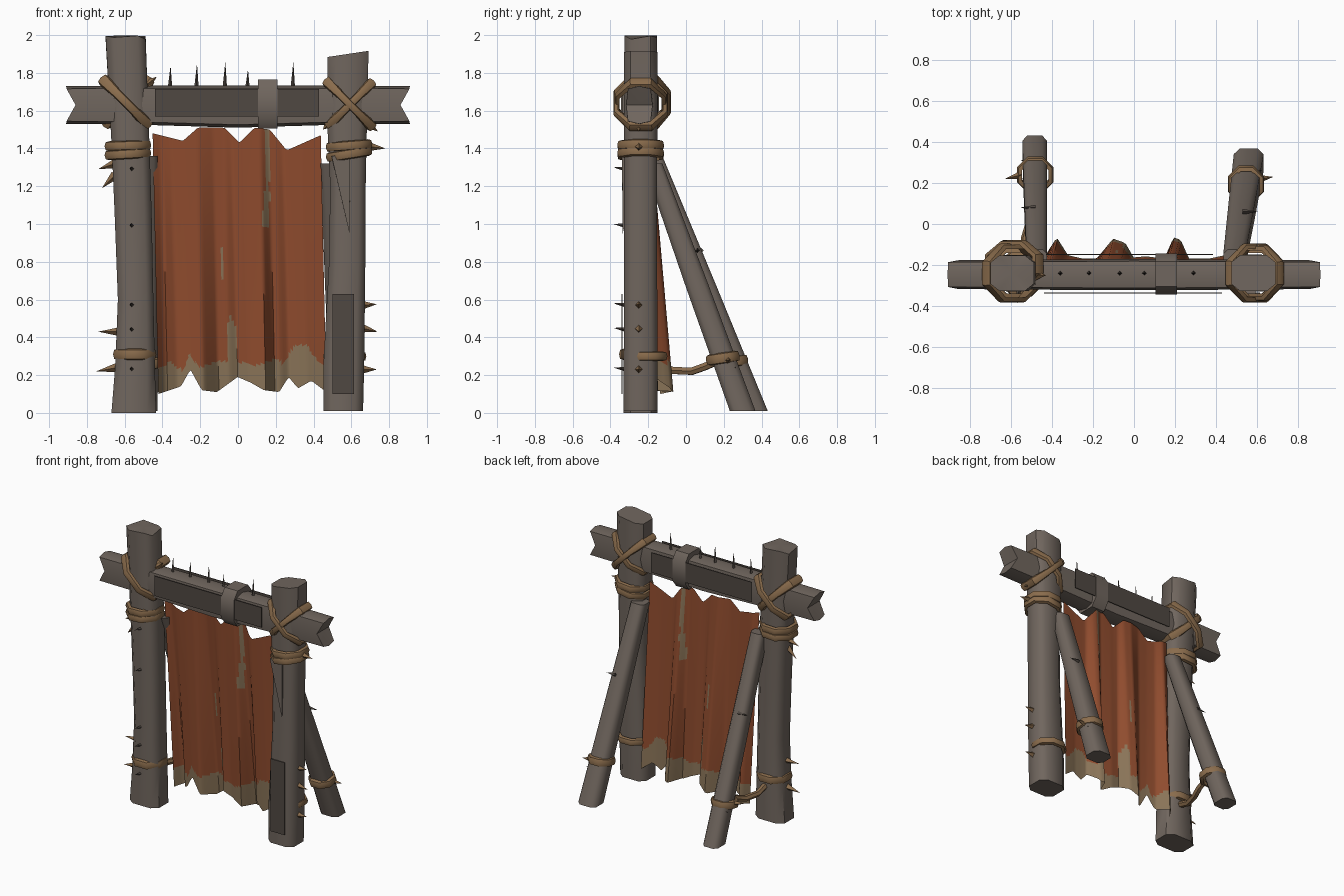
import bpy, bmesh, math
from mathutils import Vector

if "Cube" in bpy.data.objects:
    bpy.data.objects.remove(bpy.data.objects["Cube"])

X, Y, Z = Vector((1, 0, 0)), Vector((0, 1, 0)), Vector((0, 0, 1))


def material(name, rgb):
    m = bpy.data.materials.new(name)
    lin = [((c / 255 + 0.055) / 1.055) ** 2.4 for c in rgb]
    m.diffuse_color = (*lin, 1)
    m.use_nodes = True
    m.node_tree.nodes["Principled BSDF"].inputs["Base Color"].default_value = m.diffuse_color
    return m


WOOD = material("weathered wood", (112, 102, 94))
DARK = material("dark wood", (80, 72, 66))
ROPE = material("rope", (138, 108, 76))
CLOTH = material("rust cloth", (144, 76, 46))
STAIN = material("worn cloth", (138, 116, 88))


def add(name, bm, mats, angle=50):
    me = bpy.data.meshes.new(name)
    bm.to_mesh(me)
    bm.free()
    ob = bpy.data.objects.new(name, me)
    bpy.context.collection.objects.link(ob)
    for m in mats:
        me.materials.append(m)
    if angle:
        bpy.ops.object.select_all(action='DESELECT')
        ob.select_set(True)
        bpy.context.view_layer.objects.active = ob
        bpy.ops.object.shade_smooth_by_angle(angle=math.radians(angle))
    return ob


def log(name, rings, u, v, tweak=None, n=8, phase=.5):
    """Loft of rounded-square rings (centre, half u, half v) with fan caps."""
    bm = bmesh.new()
    loops = []
    sq = lambda c: math.copysign(abs(c) ** 0.58, c) if abs(c) > 1e-6 else 0
    for c, a, b in rings:
        ang = [2 * math.pi * (i + phase) / n for i in range(n)]
        loops.append([bm.verts.new(Vector(c) + u * a * min(1, max(-1, sq(math.cos(t)) * 1.05))
                                   + v * b * min(1, max(-1, sq(math.sin(t)) * 1.05))) for t in ang])
    for p, q in zip(loops, loops[1:]):
        for i in range(n):
            j = (i + 1) % n
            bm.faces.new((p[i], p[j], q[j], q[i]))
    for lp, c in ((loops[0], rings[0][0]), (loops[-1], rings[-1][0])):
        m = bm.verts.new(c)
        for i in range(n):
            bm.faces.new((lp[i], lp[(i + 1) % n], m))
    if tweak:
        for vert in bm.verts:
            tweak(vert.co)
    bmesh.ops.recalc_face_normals(bm, faces=bm.faces)
    return add(name, bm, [WOOD])


def rope(name, pts, r):
    cu = bpy.data.curves.new(name, 'CURVE')
    cu.dimensions = '3D'
    cu.bevel_depth, cu.bevel_resolution, cu.use_fill_caps = r, 1, True
    sp = cu.splines.new('POLY')
    sp.points.add(len(pts) - 1)
    for p, co in zip(sp.points, pts):
        p.co = (*co, 1)
    tmp = bpy.data.objects.new(name, cu)
    bpy.context.collection.objects.link(tmp)
    me = bpy.data.meshes.new_from_object(tmp.evaluated_get(bpy.context.evaluated_depsgraph_get()))
    bpy.data.objects.remove(tmp)
    bm = bmesh.new()
    bm.from_mesh(me)
    add(name, bm, [ROPE])


def strap(name, c, u, v, ru, rv, w, flare=0, thick=.016, n=8):
    """Flat rope loop of half width w, wider by flare at the ends of u."""
    bm = bmesh.new()
    nrm = u.cross(v).normalized()
    loops = []
    for i in range(n):
        t = 2 * math.pi * (i + .5) / n
        d = u * math.cos(t) + v * math.sin(t)
        p = Vector(c) + u * ru * math.cos(t) + v * rv * math.sin(t)
        h = w * (1 + flare * abs(math.cos(t)))
        loops.append([bm.verts.new(p + nrm * h * a + d * thick * b)
                      for a, b in ((-1, -.7), (-.8, .6), (0, 1), (.8, .6), (1, -.7))])
    for i in range(n):
        p, q = loops[i], loops[(i + 1) % n]
        for k in range(5):
            m = (k + 1) % 5
            bm.faces.new((p[k], p[m], q[m], q[k]))
    bmesh.ops.recalc_face_normals(bm, faces=bm.faces)
    add(name, bm, [ROPE])


def spike(name, base, tip, r, mat):
    base, tip = Vector(base), Vector(tip)
    q = (tip - base).to_track_quat('Z', 'Y')
    bm = bmesh.new()
    bmesh.ops.create_cone(bm, cap_ends=True, segments=4, radius1=r, radius2=0, depth=(tip - base).length)
    for v in bm.verts:
        v.co = q @ v.co + (base + tip) / 2
    add(name, bm, [mat], 0)


def box(name, lo, hi, mat):
    bm = bmesh.new()
    bmesh.ops.create_cube(bm, size=1)
    for v in bm.verts:
        v.co = [l + (h - l) * (c + .5) for l, h, c in zip(lo, hi, v.co)]
    add(name, bm, [mat], 0)


# posts with slanted, rough tops
def left_top(co):
    if co.z > 1.9:
        co.z += 0.01 * math.sin(co.x * 40 + co.y * 25) - 0.002


def right_top(co):
    if co.z > 1.8:
        co.z += (co.x - 0.58) * 0.15


log("left_post", [((-.552, -.24, 0), .118, .09), ((-.545, -.24, .25), .105, .09), ((-.542, -.24, .6), .094, .087),
                  ((-.555, -.24, 1.05), .098, .087), ((-.568, -.24, 1.4), .1, .088), ((-.595, -.24, 1.99), .106, .086)],
    X, Y, left_top)
log("right_post", [((.557, -.24, .01), .105, .09), ((.56, -.24, .25), .108, .09), ((.578, -.24, .8), .096, .087),
                   ((.582, -.24, 1.2), .094, .087), ((.578, -.24, 1.5), .104, .088), ((.583, -.24, 1.9), .108, .088)],
    X, Y, right_top)


# crossbeam with V-notched ends
def notch(co):
    if abs(co.x) > 0.9:
        co.x -= math.copysign(0.05 * max(0, 1 - abs(co.z - 1.63) / 0.09), co.x)


log("crossbeam", [((-.91, -.247, 1.63), .07, .1), ((-.6, -.247, 1.63), .073, .102), ((0, -.247, 1.622), .076, .112),
                  ((.6, -.247, 1.63), .073, .102), ((.91, -.247, 1.63), .07, .1)], Y, Z, notch, 8, 0)
log("beam_clamp", [((.105, -.244, 1.635), .1, .13), ((.21, -.244, 1.635), .1, .13)], Y, Z)

# rear braces, cut level at the ground
log("left_brace", [((-.485, .365, .01), .06, .068), ((-.48, .1, .67), .056, .062), ((-.475, -.175, 1.36), .05, .05)], X, Y)
log("right_brace", [((.56, .3, .01), .073, .068), ((.525, .06, .67), .064, .062), ((.49, -.175, 1.32), .054, .05)], X, Y)

# thin wood patches and a long splinter
box("beam_front_patch", (-.44, -.34, 1.57), (.43, -.335, 1.715), DARK)
box("beam_back_patch", (-.43, -.152, 1.57), (.385, -.147, 1.715), DARK)
box("post_patch", (.5, -.341, .1), (.615, -.335, .63), DARK)
spike("post_splinter", (.545, -.29, 1.36), (.59, -.335, .95), .07, WOOD)

# crossed lashings at the joints
s = math.sqrt(.5)
fall, rise = Vector((s, 0, -s)), Vector((s, 0, s))
strap("left_lashing_a", (-.595, -.24, 1.645), fall, Y, .185, .14, .02, .7)
strap("left_lashing_b", (-.585, -.195, 1.645), rise, Y, .18, .11, .02, .7)
strap("right_lashing_a", (.59, -.24, 1.635), fall, Y, .185, .14, .016, .9)
strap("right_lashing_b", (.595, -.24, 1.635), rise, Y, .175, .132, .016, .9)

# bands around the posts and braces
for name, cx, slope in (("left", -.583, .06), ("right", .588, .16)):
    for k, z in enumerate((1.37, 1.415)):
        tilt = Vector((1, 0, slope * (1 if k == 0 else .5))).normalized()
        strap(f"{name}_upper_band_{k}", (cx, -.24, z), tilt, Y, .118, .118, .026)
strap("left_lower_band", (-.547, -.24, .31), X, Y, .108, .108, .03)
strap("right_lower_band", (.565, -.205, .3), X, Y, .108, .1, .025)
for name, x, y, c in (("left", -.482, .24, .27), ("right", .547, .195, .29)):
    strap(f"{name}_brace_band", (x, y, c), X, Vector((0, 1, .15)).normalized(), .08, .082, .03)
rope("left_tie", [(-.53, -.16, .25), (-.53, -.07, .225), (-.5, .03, .22), (-.48, .1, .245), (-.48, .18, .28)], .022)

# spikes along the beam
for x, h in ((-.36, 1.84), (-.22, 1.85), (-.07, 1.86), (.05, 1.82), (.29, 1.86)):
    spike("beam_spike", (x, -.24, 1.72), (x + .003, -.24, h), .012, DARK)
# nails on the post fronts and braces
for z in (1.29, .99, .57, .44, .23):
    spike("post_nail", (-.56, -.31, z), (-.57, -.385, z + .01), .014, DARK)
for x, y, z in ((-.48, .08, .86), (.53, .06, .86), (-.48, .31, .24), (.55, .26, .24)):
    spike("brace_nail", (x, y, z), (x + math.copysign(.075, x), y, z), .014, DARK)
# thorns and frayed rope ends
for x0, z0, x1, z1 in ((-.62, .43, -.74, .43), (-.64, .24, -.75, .22), (.65, .57, .735, .575), (.65, .45, .74, .43),
                       (.65, .23, .735, .23), (-.65, 1.32, -.74, 1.29), (-.65, 1.26, -.72, 1.19),
                       (.69, 1.41, .78, 1.4), (.69, 1.53, .74, 1.49), (-.48, 1.74, -.43, 1.78), (.48, 1.53, .45, 1.5)):
    spike("thorn", (x0, -.25, z0), (x1, -.25, z1), .025, ROPE)
spike("left_rope_end", (-.55, .24, .28), (-.63, .22, .29), .02, ROPE)
spike("right_rope_end", (.61, .22, .28), (.68, .23, .28), .02, ROPE)


# hanging cloth with pleats, ragged edges and worn patches
def lerp(pts, x):
    for (a, p), (b, q) in zip(pts, pts[1:]):
        if x <= b:
            return p + (q - p) * max(0, (x - a) / (b - a))
    return pts[-1][1]


top = [(-.44, 1.48), (-.28, 1.44), (-.2, 1.51), (-.06, 1.51), (.02, 1.43), (.1, 1.51), (.18, 1.5), (.27, 1.39), (.45, 1.47)]
hem = [(-.44, .1), (-.32, .14), (-.27, .23), (-.21, .12), (-.13, .11), (-.02, .19), (.05, .16), (.12, .12),
       (.2, .11), (.25, .19), (.3, .13), (.37, .17), (.45, .11)]
wear = [(-.44, .22), (-.36, .27), (-.29, .22), (-.26, .31), (-.2, .24), (-.1, .28), (-.06, .27), (-.05, .53),
        (-.01, .45), (0, .27), (.1, .25), (.2, .29), (.24, .26), (.3, .36), (.36, .36), (.42, .28), (.45, .26)]
pleat = [(-.44, -.3), (-.395, 1), (-.34, -.6), (-.27, -.9), (-.2, -.9), (-.12, .9), (-.06, .5), (-.02, -.8),
         (.04, -.7), (.13, -.9), (.175, 1), (.21, .8), (.25, -.9), (.35, -.9), (.45, -.5)]
bm = bmesh.new()
NX, NZ = 72, 80
grid = []
for i in range(NX + 1):
    x = -.44 + .89 * i / NX
    col = []
    for j in range(NZ + 1):
        t = j / NZ
        z = lerp(top, x) + (lerp(hem, x) - lerp(top, x)) * t
        y = -.2 + .08 * t + (.012 + .042 * t) * lerp(pleat, x)
        col.append(bm.verts.new((x - .012 + .03 * t, y, z)))
    grid.append(col)
for i in range(NX):
    for j in range(NZ):
        f = bm.faces.new((grid[i][j], grid[i][j + 1], grid[i + 1][j + 1], grid[i + 1][j]))
        c = f.calc_center_median()
        streak = (abs(c.x - .155) < .011 and c.z > 1.17) or (abs(c.x - .15) < .018 and .98 < c.z < 1.17) \
            or (abs(c.x + .085) < .006 and .7 < c.z < .88)
        f.material_index = int(c.z < lerp(wear, c.x) or streak)
add("hanging_cloth", bm, [CLOTH, STAIN], 60)
